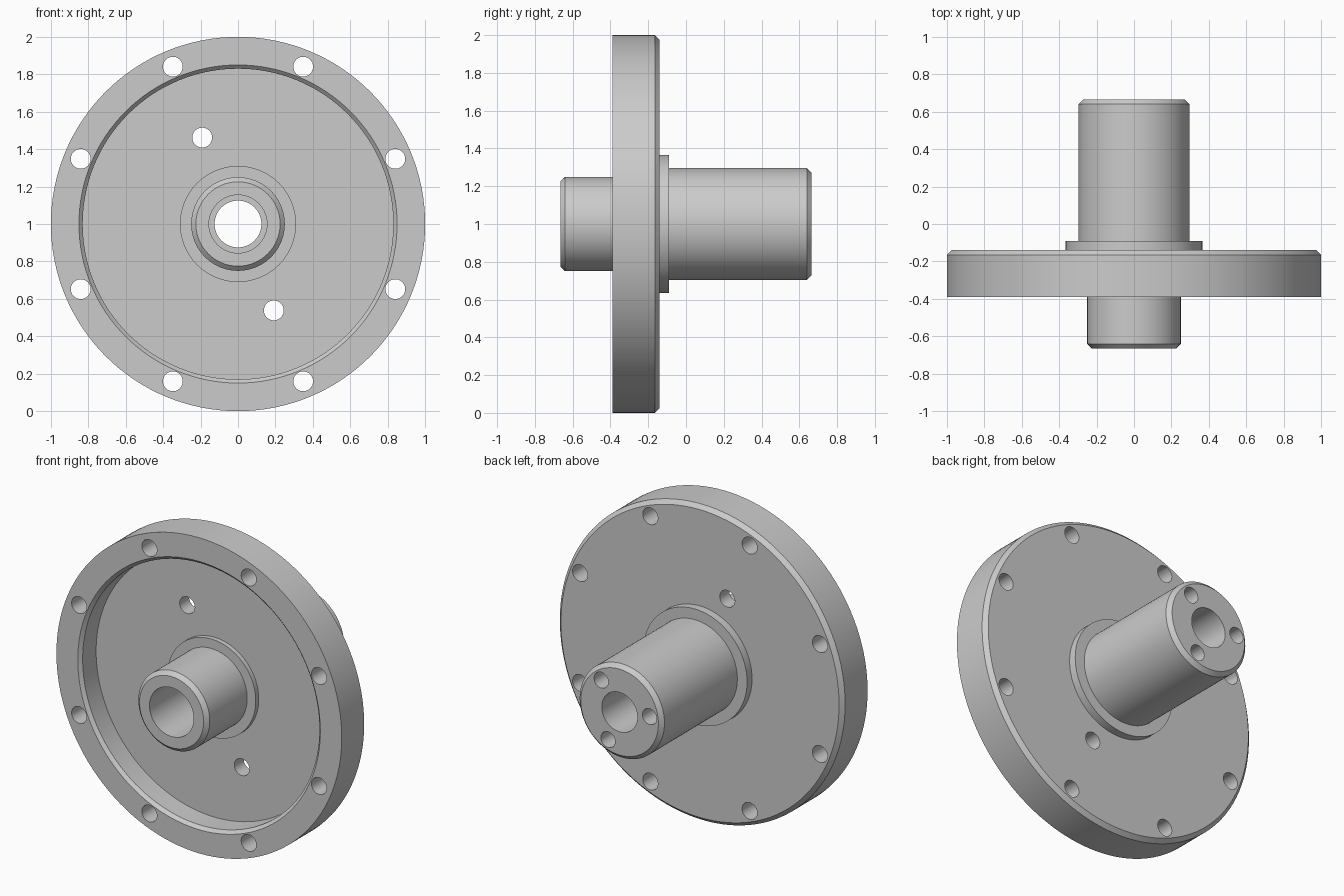
import bpy, bmesh
from math import cos, sin, pi, radians
from mathutils import Matrix, Vector

cube = bpy.data.objects.get("Cube")
if cube:
    bpy.data.objects.remove(cube, do_unlink=True)

AXIS_Z = 1.0
SEGMENTS = 128

steel = bpy.data.materials.new("light_grey_steel")
steel.use_nodes = True
grey = (0.6, 0.6, 0.6, 1)
steel.diffuse_color = grey
steel.node_tree.nodes["Principled BSDF"].inputs["Base Color"].default_value = grey


def make_object(name, bm):
    bmesh.ops.recalc_face_normals(bm, faces=bm.faces)
    mesh = bpy.data.meshes.new(name)
    bm.to_mesh(mesh)
    bm.free()
    mesh.materials.append(steel)
    obj = bpy.data.objects.new(name, mesh)
    bpy.context.collection.objects.link(obj)
    return obj


def turned_part(name, profile):
    """Revolve a closed (radius, y) profile around the horizontal axis."""
    bm = bmesh.new()
    rings = []
    for r, y in profile:
        angles = [2 * pi * i / SEGMENTS for i in range(SEGMENTS)]
        rings.append([bm.verts.new((r * cos(a), y, AXIS_Z + r * sin(a))) for a in angles])
    for k, ring in enumerate(rings):
        after = rings[(k + 1) % len(rings)]
        for i in range(SEGMENTS):
            j = (i + 1) % SEGMENTS
            bm.faces.new((ring[i], ring[j], after[j], after[i]))
    return make_object(name, bm)


def hole_cutters(bm, circle, degrees, radius, y0, y1):
    """Add a cylinder along y for every angle on a bolt circle."""
    for d in degrees:
        a = radians(d)
        centre = Vector((circle * cos(a), (y0 + y1) / 2, AXIS_Z + circle * sin(a)))
        bmesh.ops.create_cone(
            bm, cap_ends=True, segments=32, radius1=radius, radius2=radius, depth=y1 - y0,
            matrix=Matrix.Translation(centre) @ Matrix.Rotation(pi / 2, 4, 'X'))


# Flange, front spigot, rear shaft and stepped bore as one turned solid
body = turned_part("flanged_hub", [
    # front spigot and raised boss
    (0.155, -0.665), (0.225, -0.665), (0.25, -0.64), (0.25, -0.265),
    (0.31, -0.265), (0.31, -0.235),
    # recess floor, wall and chamfered lip
    (0.83, -0.235), (0.83, -0.37), (0.85, -0.39),
    # flange rim
    (1.0, -0.39), (1.0, -0.165), (0.975, -0.14),
    # rear collar and shaft
    (0.365, -0.14), (0.365, -0.09), (0.297, -0.09), (0.297, 0.64), (0.272, 0.665),
    # stepped bore
    (0.125, 0.665), (0.125, -0.1), (0.155, -0.1),
])

# Rim bolt holes, two web holes, three blind holes in the shaft end
bm = bmesh.new()
hole_cutters(bm, 0.91, [22.5 + 45 * i for i in range(8)], 0.053, -0.5, 0)
hole_cutters(bm, 0.5, [112.5, -67.5], 0.053, -0.5, 0)
hole_cutters(bm, 0.212, [-67.5, 52.5, 172.5], 0.05, 0.35, 0.8)
cutter = make_object("hole_cutter", bm)
cutter.hide_render = True

cut = body.modifiers.new("holes", 'BOOLEAN')
cut.operation = 'DIFFERENCE'
cut.solver = 'EXACT'
cut.object = cutter

bpy.ops.object.select_all(action='DESELECT')
body.select_set(True)
bpy.context.view_layer.objects.active = body
bpy.ops.object.modifier_apply(modifier=cut.name)
bpy.data.objects.remove(cutter, do_unlink=True)
bpy.ops.object.shade_smooth_by_angle(angle=radians(30))
